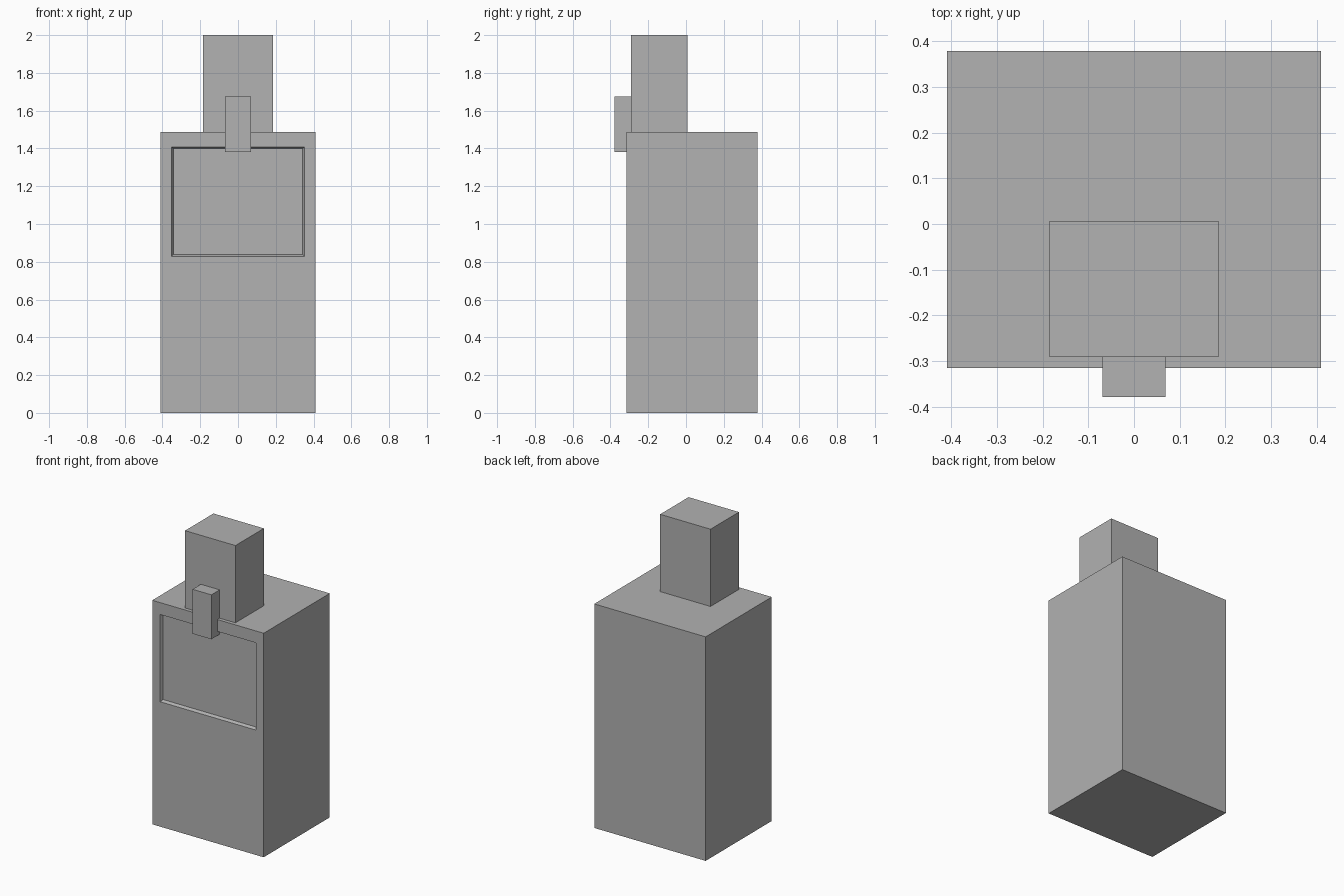
import bpy
import bmesh
from mathutils import Vector

default = bpy.data.objects.get("Cube")
if default:
    bpy.data.objects.remove(default, do_unlink=True)

# Single plain grey
grey = bpy.data.materials.new("plain_grey")
grey.use_nodes = True
colour = (0.445, 0.445, 0.445, 1)
grey.diffuse_color = colour
grey.node_tree.nodes["Principled BSDF"].inputs["Base Color"].default_value = colour


def box(name, low, high, edit=None):
    """Add a box between two corners, optionally edited as a bmesh."""
    low, high = Vector(low), Vector(high)
    bm = bmesh.new()
    bmesh.ops.create_cube(bm, size=1)
    bmesh.ops.scale(bm, vec=high - low, verts=bm.verts)
    bmesh.ops.translate(bm, vec=(low + high) / 2, verts=bm.verts)
    if edit:
        edit(bm)
    mesh = bpy.data.meshes.new(name)
    bm.to_mesh(mesh)
    bm.free()
    mesh.materials.append(grey)
    obj = bpy.data.objects.new(name, mesh)
    bpy.context.collection.objects.link(obj)
    return obj


def front_recess(bm):
    """Sink a shallow panel with sloping walls into the upper front."""
    bm.normal_update()
    front = min(bm.faces, key=lambda f: f.normal.y)
    bmesh.ops.inset_individual(bm, faces=[front], thickness=0.081)
    for v in front.verts:
        v.co.z = 1.408 if v.co.z > 0.8 else 0.829
    bm.normal_update()
    bmesh.ops.inset_individual(bm, faces=[front], thickness=0.013, depth=-0.02)


# Tall body, neck block and front clip
box("body", (-0.409, -0.315, 0), (0.409, 0.378, 1.487), front_recess)
box("neck", (-0.185, -0.291, 1.487), (0.185, 0.007, 2))
box("front_clip", (-0.069, -0.378, 1.38), (0.069, -0.29, 1.675))
